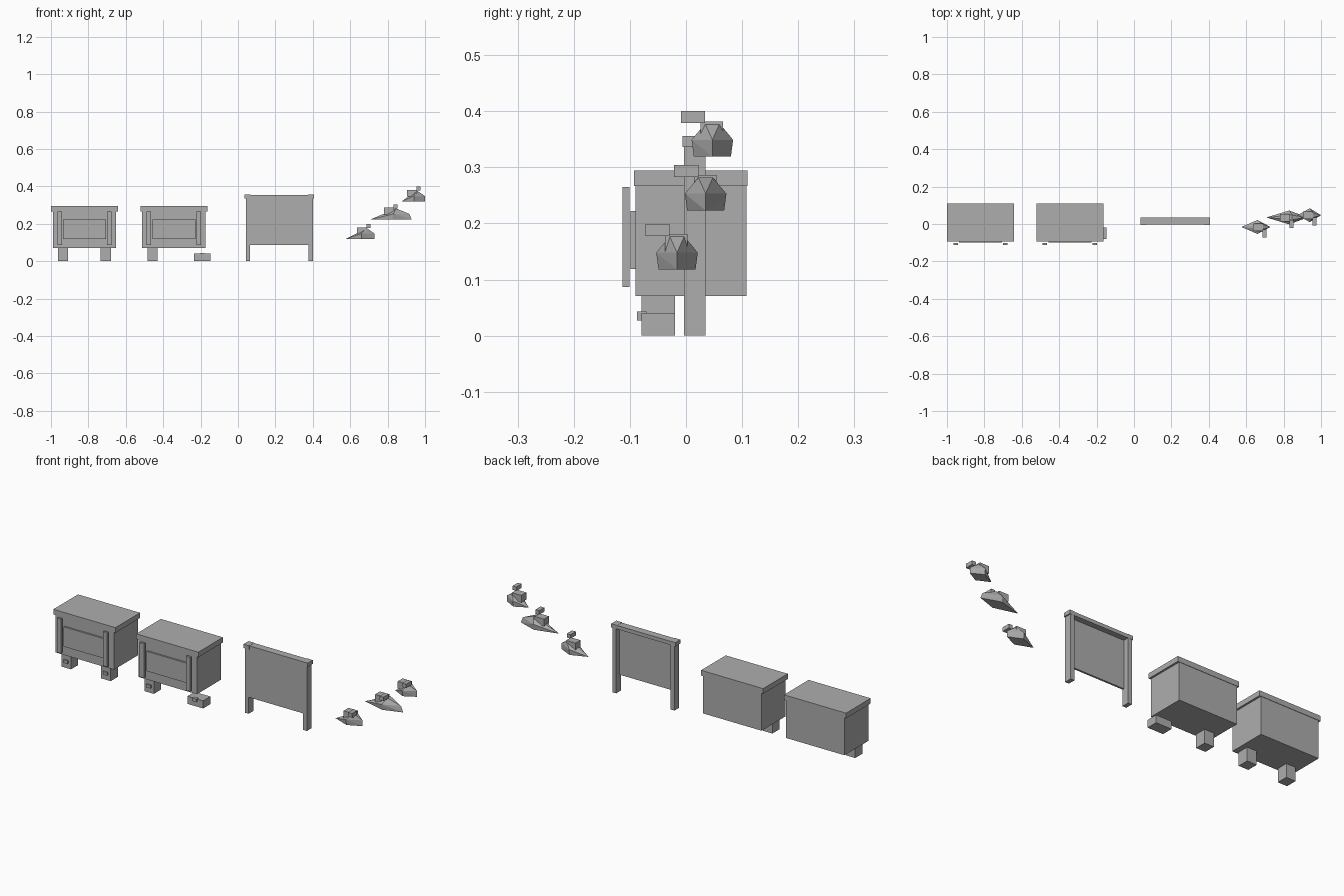
import bpy
import bmesh

cube = bpy.data.objects.get("Cube")
if cube:
    bpy.data.objects.remove(cube, do_unlink=True)

grey = bpy.data.materials.new("plain grey")
grey.use_nodes = True
COLOUR = (0.42, 0.42, 0.42, 1)
grey.diffuse_color = COLOUR
grey.node_tree.nodes["Principled BSDF"].inputs["Base Color"].default_value = COLOUR


def finish(name, bm):
    bmesh.ops.recalc_face_normals(bm, faces=bm.faces[:])
    mesh = bpy.data.meshes.new(name)
    bm.to_mesh(mesh)
    bm.free()
    mesh.materials.append(grey)
    obj = bpy.data.objects.new(name, mesh)
    bpy.context.scene.collection.objects.link(obj)
    return obj


def box(name, xs, ys, zs):
    bm = bmesh.new()
    bmesh.ops.create_cube(bm, size=1)
    for v in bm.verts:
        for i, (low, high) in enumerate((xs, ys, zs)):
            v.co[i] = high if v.co[i] > 0 else low
    return finish(name, bm)


def centred(c, half):
    return c - half, c + half


FOOT_Y = (-0.079, -0.02)


# Foot block with a small front stud
def foot(name, x, half, height):
    box(name, centred(x, half), FOOT_Y, (0, height))
    box(name + "_stud", centred(x, 0.012), (-0.087, -0.07), (0.027, 0.043))


# Chest body, lid, front panel and two uprights
def chest(name, x):
    box(name + "_body", centred(x, 0.169), (-0.09, 0.108), (0.071, 0.27))
    box(name + "_lid", centred(x, 0.179), (-0.093, 0.11), (0.267, 0.294))
    box(name + "_panel", centred(x, 0.115), (-0.099, -0.088), (0.119, 0.222))
    for side, label in ((-1, "right"), (1, "left")):
        box(f"{name}_{label}_upright", centred(x + side * 0.133, 0.012),
            (-0.113, -0.101), (0.087, 0.265))


chest("first_chest", -0.821)
chest("second_chest", -0.343)
foot("first_right_foot", -0.935, 0.027, 0.072)
foot("first_left_foot", -0.707, 0.028, 0.072)
foot("second_right_foot", -0.457, 0.027, 0.072)
foot("fallen_foot", -0.191, 0.045, 0.04)

# Upright board: posts, capped ends, thin front sheet and top rail
BOARD_X = 0.221
for side, label in ((-1, "right"), (1, "left")):
    box(f"board_{label}_post", centred(BOARD_X + side * 0.168, 0.011),
        (-0.004, 0.035), (0, 0.34))
    box(f"board_{label}_cap", centred(BOARD_X + side * 0.169, 0.016),
        (-0.006, 0.036), (0.336, 0.356))
box("board_sheet", centred(BOARD_X, 0.158), (-0.004, 0.006), (0.086, 0.354))
box("board_rail", centred(BOARD_X, 0.155), (-0.004, 0.035), (0.336, 0.355))


# Faceted wedge with a block and a raised bar on top
def wedge(name, tip, mid, top, end, y, z, slope, block_x):
    points = [(tip, 0, 0), (end, 0, 0), (end - slope, 0, 0.03)]
    for s in (-1, 1):
        points += [(mid, s * 0.033, 0), (mid, s * 0.037, 0.03), (top, s * 0.013, 0.059)]
    bm = bmesh.new()
    for px, py, pz in points:
        bm.verts.new((px, y + py, z + pz))
    bmesh.ops.convex_hull(bm, input=bm.verts[:])
    finish(name + "_wedge", bm)
    box(name + "_block", centred(block_x, 0.027), (y - 0.021, y + 0.019),
        (z + 0.026, z + 0.063))
    box(name + "_bar", centred(block_x + 0.035, 0.011), (y - 0.056, y - 0.013),
        (z + 0.06, z + 0.081))


wedge("low", 0.574, 0.66, 0.688, 0.73, -0.016, 0.118, 0, 0.662)
wedge("middle", 0.708, 0.83, 0.845, 0.928, 0.035, 0.223, 0.012, 0.808)
wedge("high", 0.874, 0.94, 0.955, 1.0, 0.047, 0.319, 0, 0.93)
